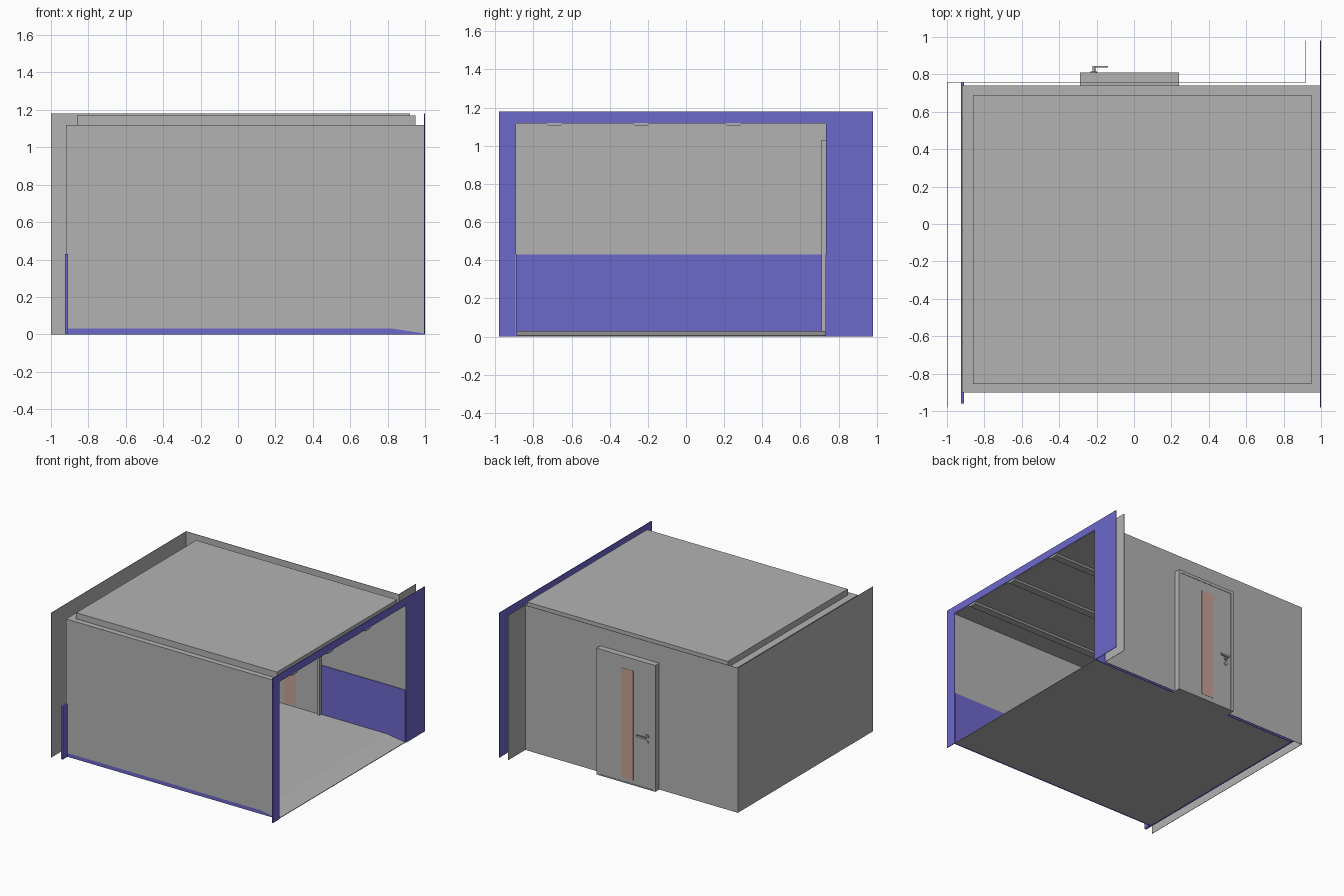
import bpy
import bmesh
import math
from mathutils import Vector

old = bpy.data.objects.get("Cube")
if old:
    bpy.data.objects.remove(old, do_unlink=True)


def material(name, rgb):
    m = bpy.data.materials.new(name)
    m.use_nodes = True
    m.diffuse_color = (*rgb, 1)
    m.node_tree.nodes["Principled BSDF"].inputs["Base Color"].default_value = (*rgb, 1)
    return m


grey = material("light grey", (0.45, 0.45, 0.45))
purple = material("violet blue", (0.155, 0.138, 0.6))
pink = material("dusty pink glass", (0.58, 0.36, 0.3))


def prism(name, profile, axis, start, end, mat):
    """Extrude a 2D profile along x (profile is y,z) or along y (profile is x,z)."""
    bm = bmesh.new()
    place = (lambda p: (start, *p)) if axis == "x" else (lambda p: (p[0], start, p[1]))
    face = bm.faces.new([bm.verts.new(place(p)) for p in profile])
    moved = bmesh.ops.extrude_face_region(bm, geom=[face])["geom"]
    step = Vector((end - start, 0, 0) if axis == "x" else (0, end - start, 0))
    bmesh.ops.translate(bm, vec=step, verts=[v for v in moved if isinstance(v, bmesh.types.BMVert)])
    bmesh.ops.recalc_face_normals(bm, faces=bm.faces)
    mesh = bpy.data.meshes.new(name)
    bm.to_mesh(mesh)
    bm.free()
    mesh.materials.append(mat)
    ob = bpy.data.objects.new(name, mesh)
    bpy.context.collection.objects.link(ob)
    return ob


def box(name, x, y, z, mat):
    profile = [(x[0], z[0]), (x[1], z[0]), (x[1], z[1]), (x[0], z[1])]
    return prism(name, profile, "y", y[0], y[1], mat)


def cylinder(name, radius, depth, centre, mat):
    bpy.ops.mesh.primitive_cylinder_add(vertices=16, radius=radius, depth=depth,
                                        location=centre, rotation=(math.pi / 2, 0, 0))
    ob = bpy.context.object
    ob.name = name
    ob.data.materials.append(mat)
    bpy.ops.object.shade_smooth_by_angle()


LEFT, RIGHT = -0.92, 0.995        # room extent along x
FRONT, BACK = -0.9, 0.74          # room extent along y
TOP, OUTER_TOP, RAIL = 1.12, 1.18, 0.43
DOOR = (-0.29, 0.24)

# Floor with a ramp at the open end
floor_top = [(RIGHT, 0.005), (0.83, 0.03), (LEFT, 0.03)]
floor_profile = [(LEFT, 0), (RIGHT, 0)] + floor_top
prism("floor", floor_profile, "y", FRONT + 0.015, BACK - 0.01, grey)
prism("front_floor_edge", floor_profile, "y", FRONT, FRONT + 0.015, purple)

# Front wall follows the ramp, with a coloured lower panel inside
prism("front_wall", floor_top + [(LEFT, TOP), (RIGHT, TOP)], "y", FRONT, FRONT + 0.008, grey)
prism("front_lower_panel", floor_top + [(LEFT, RAIL), (RIGHT, RAIL)], "y",
      FRONT + 0.008, FRONT + 0.015, purple)

# End wall and its lower panel
box("end_wall", (LEFT, LEFT + 0.008), (FRONT, BACK), (RAIL, TOP), grey)
box("end_lower_panel", (LEFT - 0.005, LEFT + 0.012), (-0.96, 0.756), (0, RAIL), purple)

# Back wall, split lower panel beside the door
box("back_wall", (LEFT, RIGHT), (BACK - 0.005, BACK), (RAIL, TOP), grey)
for side, span in (("right", (LEFT, DOOR[0])), ("left", (DOOR[1], RIGHT))):
    box(side + "_back_lower_panel", span, (BACK - 0.01, BACK), (0, RAIL), purple)

# Ceiling, raised roof slab and ceiling beams
box("ceiling", (LEFT, RIGHT), (FRONT, BACK), (TOP - 0.005, TOP), grey)
box("roof_slab", (-0.86, 0.95), (-0.855, 0.69), (TOP, 1.17), grey)
for i, y in enumerate((-0.69, -0.235, 0.25)):
    beam = [(y - 0.042, TOP - 0.004), (y - 0.03, 1.103), (y + 0.03, 1.103), (y + 0.042, TOP - 0.004)]
    prism(f"ceiling_beam_{i + 1}", beam, "x", LEFT, RIGHT, grey)

# Thin surrounding building walls
box("outer_end_wall", (-1, -0.997), (-0.98, 0.76), (0, OUTER_TOP), grey)
box("outer_back_wall", (-1, 0.92), (0.757, 0.76), (0, OUTER_TOP), grey)
box("outer_return_wall", (0.917, 0.92), (0.757, 0.98), (0, OUTER_TOP), grey)

# Coloured frame around the open end
face_x = (RIGHT, 1)
box("opening_frame_front", face_x, (-0.98, FRONT + 0.005), (0, OUTER_TOP), purple)
box("opening_frame_back", face_x, (BACK - 0.005, 0.98), (0, OUTER_TOP), purple)
box("opening_frame_top", face_x, (FRONT + 0.005, BACK - 0.005), (TOP, OUTER_TOP), purple)

# Door frame, leaf and glass strip
depth = (0.71, 0.81)
box("door_jamb_right", (DOOR[0], DOOR[0] + 0.025), depth, (0, 1.03), grey)
box("door_jamb_left", (DOOR[1] - 0.025, DOOR[1]), depth, (0, 1.03), grey)
box("door_head", (DOOR[0] + 0.025, DOOR[1] - 0.025), depth, (1.005, 1.03), grey)
box("door_leaf", (DOOR[0] + 0.025, DOOR[1] - 0.025), (0.724, 0.807), (0.01, 1.005), grey)
box("door_sill", (DOOR[0] + 0.025, DOOR[1] - 0.025), depth, (0, 0.01), grey)
for side, y in (("outer", (0.806, 0.809)), ("inner", (0.722, 0.725))):
    box(side + "_door_glass", (-0.09, 0.018), y, (0.04, 0.93), pink)

# Door handle with lever and lock
cylinder("handle_rose", 0.017, 0.008, (-0.215, 0.811, 0.43), grey)
cylinder("handle_stem", 0.008, 0.035, (-0.215, 0.825, 0.43), grey)
box("handle_lever", (-0.223, -0.14), (0.836, 0.846), (0.423, 0.437), grey)
cylinder("lock_rose", 0.014, 0.008, (-0.215, 0.811, 0.385), grey)
